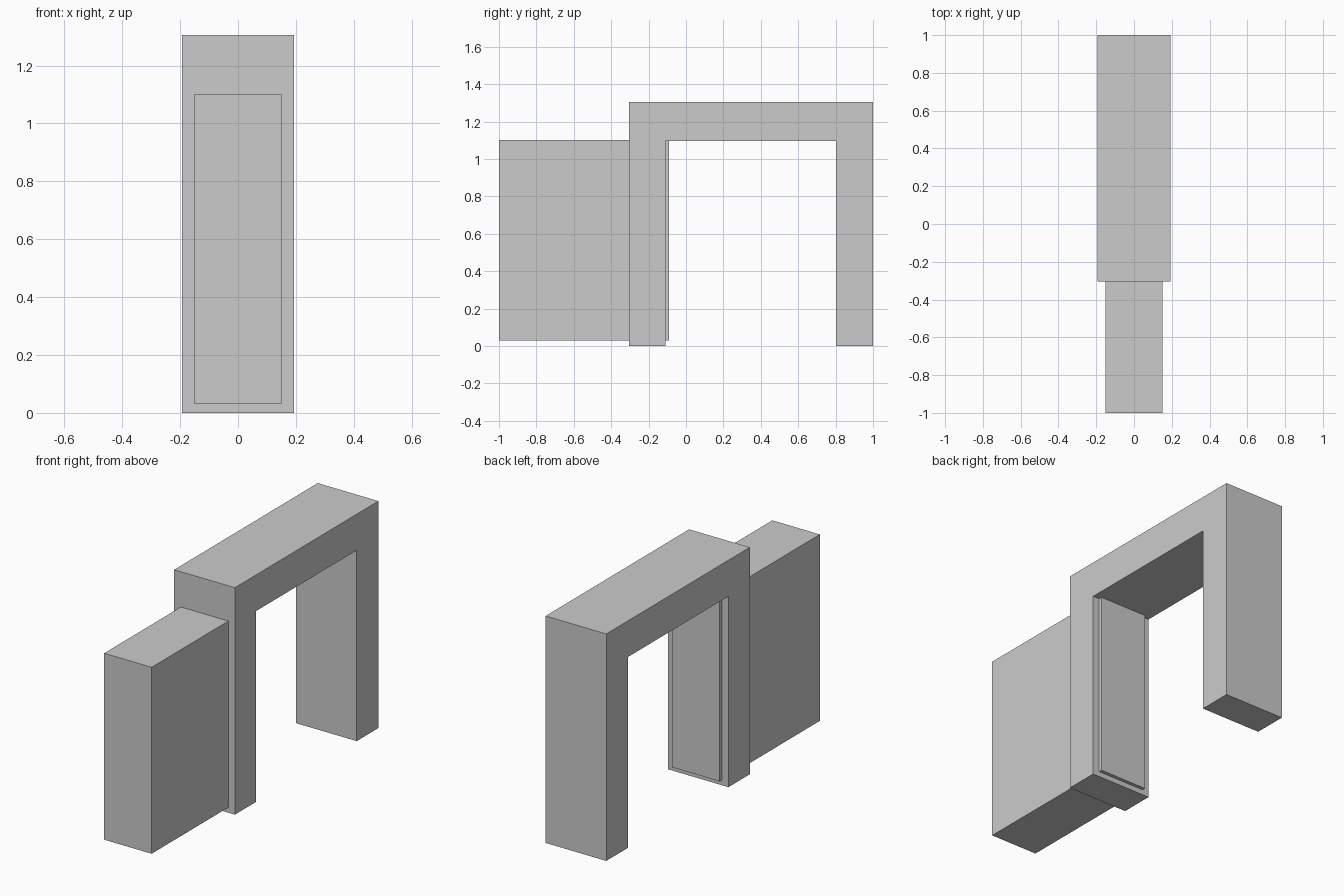
import bpy, bmesh

if "Cube" in bpy.data.objects:
    bpy.data.objects.remove(bpy.data.objects["Cube"])


def extrude_profile(name, points, half_width):
    """Extrude a closed (y, z) outline symmetrically along x."""
    bm = bmesh.new()
    face = bm.faces.new([bm.verts.new((-half_width, y, z)) for y, z in points])
    result = bmesh.ops.extrude_face_region(bm, geom=[face])
    moved = [v for v in result["geom"] if isinstance(v, bmesh.types.BMVert)]
    bmesh.ops.translate(bm, verts=moved, vec=(2 * half_width, 0, 0))
    bmesh.ops.recalc_face_normals(bm, faces=bm.faces)
    mesh = bpy.data.meshes.new(name)
    bm.to_mesh(mesh)
    bm.free()
    obj = bpy.data.objects.new(name, mesh)
    bpy.context.collection.objects.link(obj)
    return obj


# Arch: two posts joined by a top beam
extrude_profile("arch_frame", [
    (-0.304, 0), (-0.11, 0), (-0.11, 1.097), (0.803, 1.097),
    (0.803, 0), (1.0, 0), (1.0, 1.305), (-0.304, 1.305)], 0.193)

# Sliding block, passing through the front post
extrude_profile("sliding_block", [
    (-1.0, 0.03), (-0.09, 0.03), (-0.09, 1.102), (-1.0, 1.102)], 0.151)
